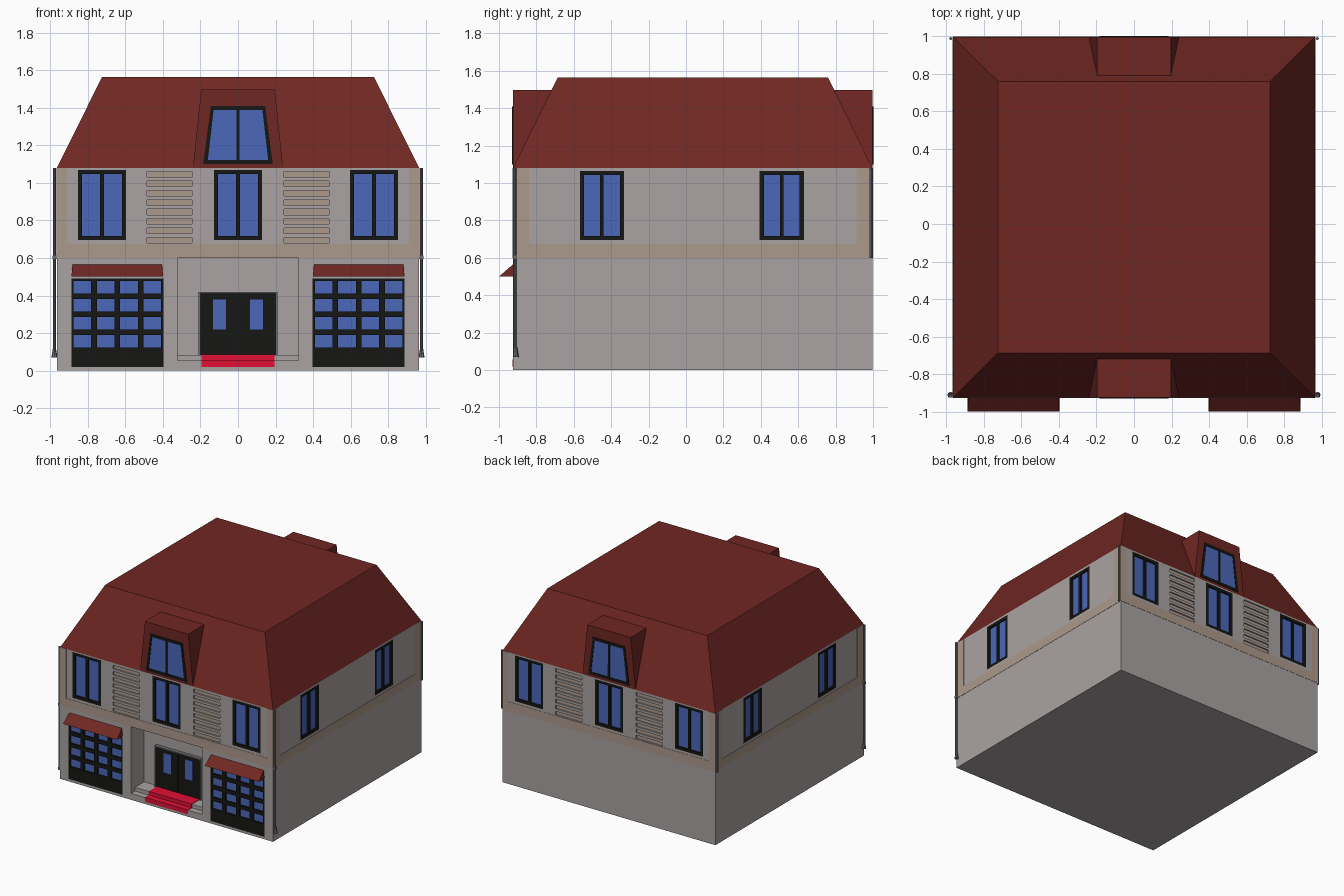
import bpy, bmesh, math
from mathutils import Matrix, Vector

if "Cube" in bpy.data.objects:
    bpy.data.objects.remove(bpy.data.objects["Cube"])

W, F, B, EAVE, FLOOR = 0.965, -0.925, 0.997, 1.08, 0.60


def mat(name, r, g, b):
    m = bpy.data.materials.new(name)
    m.diffuse_color = (r, g, b, 1)
    m.use_nodes = True
    m.node_tree.nodes["Principled BSDF"].inputs["Base Color"].default_value = m.diffuse_color
    return m


WALL = mat("warm_grey", 0.40, 0.365, 0.36)
TAN = mat("tan_stone", 0.41, 0.32, 0.26)
ROOF = mat("roof_red", 0.16, 0.02, 0.016)
GLASS = mat("blue_glass", 0.07, 0.135, 0.48)
BLACK = mat("black_frame", 0.008, 0.008, 0.007)
CARPET = mat("carpet_red", 0.75, 0.005, 0.035)
METAL = mat("pipe_grey", 0.15, 0.16, 0.17)

# Each side frame: local x runs along the wall, local y goes inward, z up
FRONT = Matrix.Translation((0, F, 0))
BACK = Matrix.Translation((0, B, 0)) @ Matrix.Rotation(math.pi, 4, 'Z')
RIGHT = Matrix.Translation((W, 0, 0)) @ Matrix.Rotation(math.pi / 2, 4, 'Z')
LEFT = Matrix.Translation((-W, 0, 0)) @ Matrix.Rotation(-math.pi / 2, 4, 'Z')


def add_box(bm, x0, x1, y0, y1, z0, z1):
    m = Matrix.Translation(((x0 + x1) / 2, (y0 + y1) / 2, (z0 + z1) / 2))
    bmesh.ops.create_cube(bm, size=1, matrix=m @ Matrix.Diagonal((x1 - x0, y1 - y0, z1 - z0, 1)))


def finish(name, bm, material=None):
    bmesh.ops.recalc_face_normals(bm, faces=bm.faces)
    me = bpy.data.meshes.new(name)
    bm.to_mesh(me)
    bm.free()
    ob = bpy.data.objects.new(name, me)
    bpy.context.collection.objects.link(ob)
    if material:
        me.materials.append(material)
    return ob


def boxes(name, material, items, side=Matrix(), warp=None):
    bm = bmesh.new()
    for it in items:
        add_box(bm, *it)
    if warp:
        for v in bm.verts:
            v.co.x = warp(v.co.x, v.co.z)
    bm.transform(side)
    return finish(name, bm, material)


def hull(name, points, material):
    bm = bmesh.new()
    for p in points:
        bm.verts.new(p)
    bmesh.ops.convex_hull(bm, input=bm.verts)
    bmesh.ops.dissolve_limit(bm, angle_limit=0.01, verts=bm.verts, edges=bm.edges)
    return finish(name, bm, material)


cutters = bmesh.new()


def cut(side, x0, x1, depth, z0, z1):
    tmp = bmesh.new()
    add_box(tmp, x0, x1, -0.05, depth, z0, z1)
    tmp.transform(side)
    me = bpy.data.meshes.new("tmp")
    tmp.to_mesh(me)
    tmp.free()
    cutters.from_mesh(me)
    bpy.data.meshes.remove(me)


def window(name, side, x0, x1, z0, z1, nx=2, ny=1, edge=0.022, bar=0.02, sill=None,
           barz=0.03, d=0.0, warp=None, opening=True):
    """Glazed grid: black bars in front of one recessed pane."""
    sill = sill or edge
    if opening:
        cut(side, x0, x1, 0.03, z0, z1)
    y0, y1 = d, d + 0.025
    bars = [(x0, x0 + edge, y0, y1, z0, z1), (x1 - edge, x1, y0, y1, z0, z1),
            (x0, x1, y0, y1, z0, z0 + sill), (x0, x1, y0, y1, z1 - edge, z1)]
    for i in range(1, nx):
        c = x0 + edge + (x1 - x0 - 2 * edge + bar) * i / nx - bar / 2
        bars.append((c - bar / 2, c + bar / 2, y0, y1, z0, z1))
    for i in range(1, ny):
        c = z0 + sill + (z1 - z0 - sill - edge + barz) * i / ny - barz / 2
        bars.append((x0, x1, y0, y1, c - barz / 2, c + barz / 2))
    boxes(name + "_frame", BLACK, bars, side, warp)
    g = d + (0.015 if opening else 0.004)
    e = 0.003
    boxes(name + "_glass", GLASS, [(x0 + e, x1 - e, g, g + 0.012, z0 + e, z1 - e)], side, warp)


# Upper windows and louvre grooves, front and back
for tag, side in (("front", FRONT), ("back", BACK)):
    for c in (-0.725, 0, 0.725):
        window(tag + "_window", side, c - 0.128, c + 0.128, 0.695, 1.07)
    slats = []
    for c in (-0.365, 0.365):
        for i in range(8):
            z = 0.68 + i * 0.05
            cut(side, c - 0.12, c + 0.12, 0.014, z, z + 0.03)
            slats.append((c - 0.119, c + 0.119, 0.010, 0.02, z + 0.001, z + 0.029))
    boxes(tag + "_louvres", TAN, slats, side)

# Side windows
for tag, side, s in (("right", RIGHT, 1), ("left", LEFT, -1)):
    for c in (-0.45, 0.512):
        window(tag + "_window", side, s * c - 0.118, s * c + 0.118, 0.695, 1.065)

# Garage doors with awnings
for s in (-1, 1):
    c = s * 0.643
    window("garage_door", FRONT, c - 0.245, c + 0.245, 0.02, 0.49, 4, 4,
           edge=0.012, bar=0.03, sill=0.103)
    hull("awning", [(c + k * w, y, z) for k in (-1, 1)
                    for w, y, z in ((0.245, -1.0, 0.5), (0.245, F, 0.5), (0.238, F, 0.565))], ROOF)

# Walls with entrance recess
cut(FRONT, -0.322, 0.322, 0.17, 0.02, FLOOR)
cutter = finish("wall_cutter", cutters)
cutter.hide_render = True
walls = boxes("walls", WALL, [(-W, W, F, B, 0, EAVE)])
mod = walls.modifiers.new("openings", 'BOOLEAN')
mod.object, mod.operation, mod.solver = cutter, 'DIFFERENCE', 'EXACT'
bpy.context.view_layer.objects.active = walls
bpy.ops.object.modifier_apply(modifier="openings")
bpy.data.objects.remove(cutter)

# Tan band and corner strips
t = (-0.002, 0.008)
for side, a, b, wa, wb in ((FRONT, -W, W, .055, .055), (BACK, -W, W, .055, .055),
                           (RIGHT, F, B, .085, .085), (LEFT, -B, -F, .085, .085)):
    boxes("stone_trim", TAN, [(a, b, *t, FLOOR, 0.675), (a, a + wa, *t, 0.675, EAVE),
                              (b - wb, b, *t, 0.675, EAVE)], side)

# Entrance steps and carpet
boxes("entrance_steps", WALL, [(-0.322, 0.322, 0, 0.17, 0.02, 0.053),
                               (-0.322, 0.322, 0.05, 0.17, 0.053, 0.083)], FRONT)
boxes("carpet", CARPET, [(-0.195, 0.195, -0.003, 0.05, 0.02, 0.056),
                         (-0.195, 0.195, 0.047, 0.165, 0.053, 0.086)], FRONT)

# Entrance double door
boxes("door_surround", METAL, [(-0.21, -0.2, 0.14, 0.17, 0.083, 0.42),
                               (0.2, 0.21, 0.14, 0.17, 0.083, 0.42),
                               (-0.21, 0.21, 0.14, 0.17, 0.41, 0.42)], FRONT)
boxes("entrance_doors", BLACK, [(-0.2, -0.001, 0.15, 0.17, 0.083, 0.41),
                                (0.001, 0.2, 0.15, 0.17, 0.083, 0.41)], FRONT)
boxes("door_glass", GLASS, [(c - 0.035, c + 0.035, 0.147, 0.16, 0.22, 0.38)
                            for c in (-0.098, 0.098)], FRONT)

# Mansard roof
hull("roof", [(x, y, EAVE) for x in (-W, W) for y in (F, B)]
     + [(x, y, 1.563) for x in (-0.725, 0.725) for y in (-0.687, 0.76)], ROOF)


# Dormers with tapered windows
def taper(x, z):
    return x * (1 - 0.44 * (z - EAVE))


for tag, side in (("front", FRONT), ("back", BACK)):
    boxes(tag + "_dormer", ROOF, [(-0.24, 0.24, 0, 0.205, EAVE, 1.497)], side, taper)
    window(tag + "_dormer_window", side, -0.185, 0.185, 1.10, 1.41, bar=0.018,
           d=-0.005, warp=lambda x, z: x * (1 - 0.7 * (z - 1.10)), opening=False)

# Downpipes at the four corners
for s in (-1, 1):
    for tag, y, z0 in (("front", -0.915, 0.1), ("back", 0.988, FLOOR)):
        bm = bmesh.new()
        bmesh.ops.create_cone(bm, cap_ends=True, segments=8, radius1=0.008, radius2=0.008,
                              depth=EAVE - z0,
                              matrix=Matrix.Translation((s * 0.977, y, (EAVE + z0) / 2)))
        if tag == "front":
            bmesh.ops.create_cone(bm, cap_ends=True, segments=8, radius1=0.016, radius2=0.008,
                                  depth=0.05, matrix=Matrix.Translation((s * 0.978, -0.91, 0.095)))
            add_box(bm, s * 0.975 - 0.012, s * 0.975 + 0.012, y - 0.009, y + 0.009, 0.595, 0.612)
        finish(tag + "_downpipe", bm, METAL)
